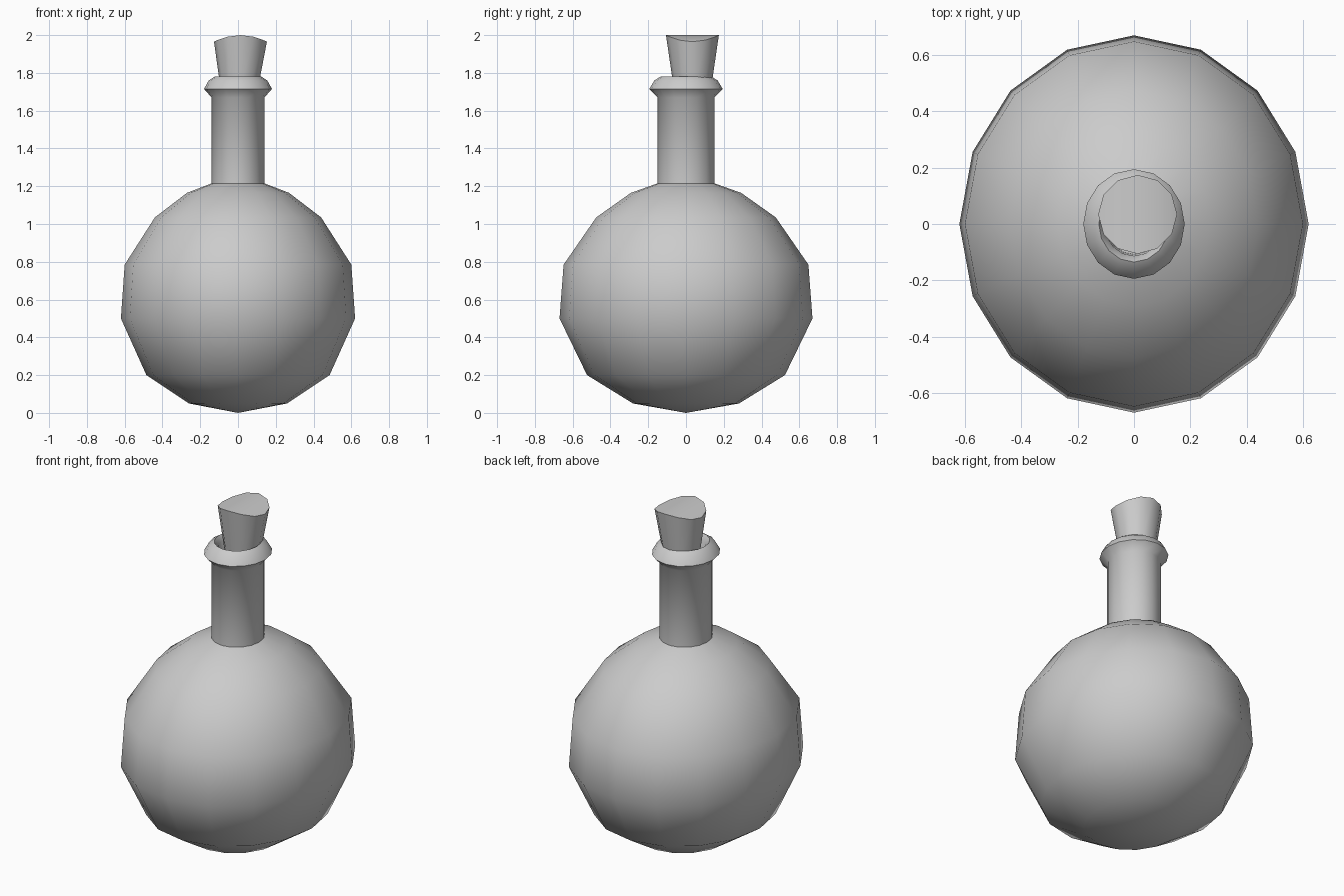
import bpy, bmesh, math

if "Cube" in bpy.data.objects:
    bpy.data.objects.remove(bpy.data.objects["Cube"])


def finish(bm, name, angle):
    bmesh.ops.recalc_face_normals(bm, faces=bm.faces)
    me = bpy.data.meshes.new(name)
    bm.to_mesh(me)
    bm.free()
    ob = bpy.data.objects.new(name, me)
    bpy.context.collection.objects.link(ob)
    bpy.ops.object.select_all(action='DESELECT')
    ob.select_set(True)
    bpy.context.view_layer.objects.active = ob
    bpy.ops.object.shade_smooth_by_angle(angle=math.radians(angle))
    return ob


def ring(bm, r, z, n, sy=1.0, cx=0.0, cy=0.0):
    return [bm.verts.new((cx + r * math.cos(2 * math.pi * i / n),
                          cy + sy * r * math.sin(2 * math.pi * i / n), z))
            for i in range(n)]


def bridge(bm, a, b):
    n = len(a)
    for i in range(n):
        j = (i + 1) % n
        bm.faces.new((a[i], a[j], b[j], b[i]))


# Flask: round belly, neck, flared lip and the inside of the neck
profile = [(0.26, 0.05), (0.485, 0.20), (0.62, 0.50), (0.60, 0.785),
           (0.44, 1.035), (0.27, 1.165), (0.14, 1.215), (0.14, 1.67),
           (0.18, 1.715), (0.155, 1.76), (0.125, 1.78), (0.105, 1.75),
           (0.10, 1.60)]
bm = bmesh.new()
rings = [ring(bm, r, z, 16, 1.08) for r, z in profile]
for a, b in zip(rings, rings[1:]):
    bridge(bm, a, b)
base = bm.verts.new((0, 0, 0))
for i in range(16):
    bm.faces.new((base, rings[0][(i + 1) % 16], rings[0][i]))
bm.faces.new(rings[-1])
finish(bm, "flask", 45)

# Cork: tapered plug set off centre, its top arched across x
N = 12
bm = bmesh.new()
low = ring(bm, 0.096, 1.70, N, 1.0, 0.006, 0.034)
top = ring(bm, 0.14, 2.0, N, 1.0, 0.013, 0.034)
for v in top:
    v.co.z -= 0.035 * ((v.co.x - 0.013) / 0.14) ** 2
bridge(bm, low, top)
bm.faces.new(low)
for i in range(N // 2):
    strip = [top[i], top[i + 1], top[N - i - 1], top[(N - i) % N]]
    bm.faces.new(list(dict.fromkeys(strip)))
finish(bm, "cork", 40)
